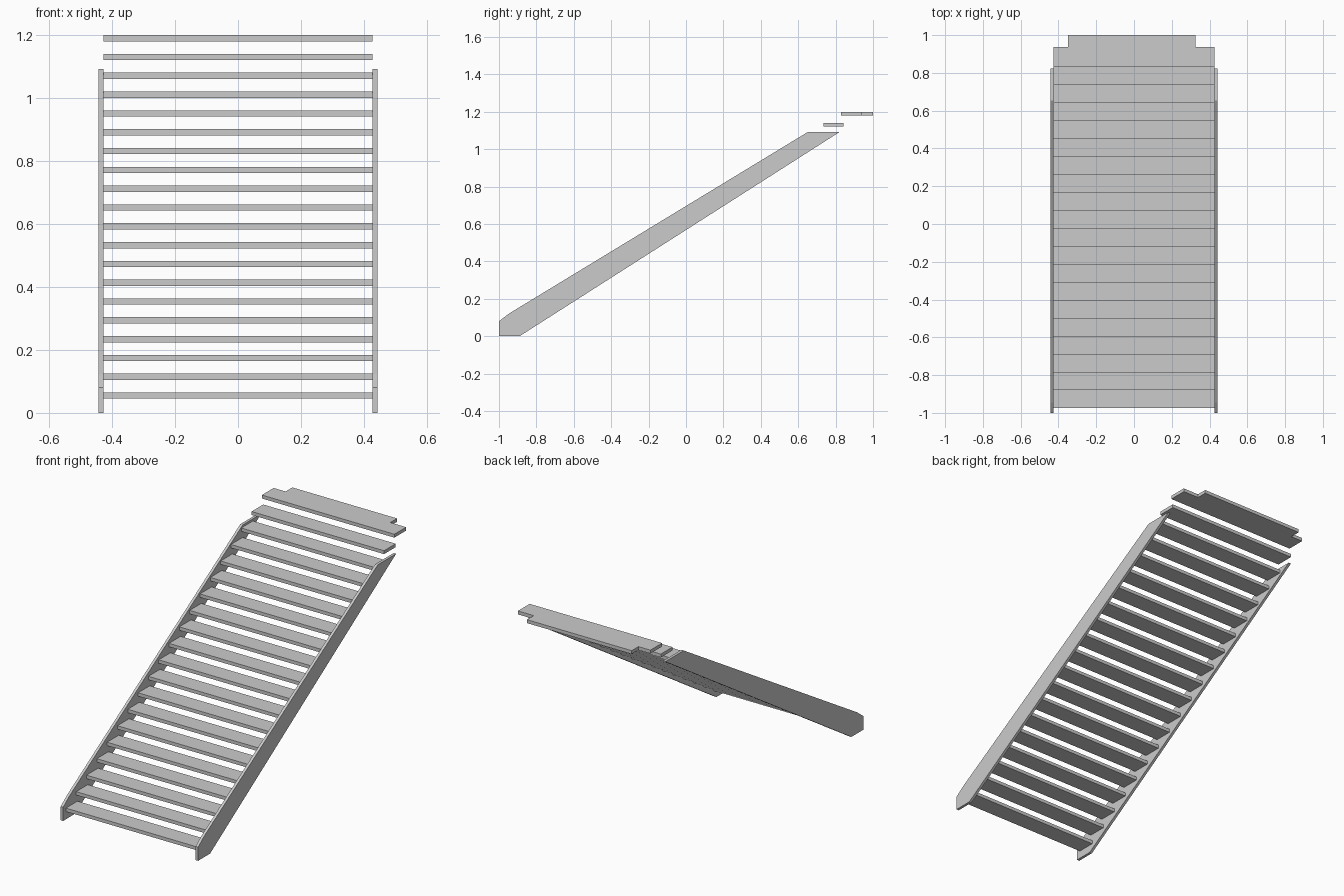
import bpy, bmesh
from mathutils import Vector

if "Cube" in bpy.data.objects:
    bpy.data.objects.remove(bpy.data.objects["Cube"])


def prism(name, points, offset):
    """Extrude a closed planar outline by an offset vector."""
    bm = bmesh.new()
    face = bm.faces.new([bm.verts.new(p) for p in points])
    ext = bmesh.ops.extrude_face_region(bm, geom=[face])
    verts = [v for v in ext["geom"] if isinstance(v, bmesh.types.BMVert)]
    bmesh.ops.translate(bm, verts=verts, vec=Vector(offset))
    bmesh.ops.recalc_face_normals(bm, faces=bm.faces)
    mesh = bpy.data.meshes.new(name)
    bm.to_mesh(mesh)
    bm.free()
    obj = bpy.data.objects.new(name, mesh)
    bpy.context.collection.objects.link(obj)
    return obj


STEPS = 20
HALF_W = 0.427           # inner half width between stringers
STRINGER_T = 0.016
THICK = 0.02
DEPTH = 0.107
Y0, RUN = -0.975, 0.095
Z0, RISE = 0.045, 1.135 / 19

# Side stringers
profile = [(-1, 0), (-0.89, 0), (0.823, 1.093), (0.653, 1.093),
           (-0.945, 0.122), (-1, 0.08)]
for side, x in (("left", -HALF_W - STRINGER_T), ("right", HALF_W)):
    prism(side + "_stringer", [(x, y, z) for y, z in profile],
          (STRINGER_T, 0, 0))

# Open treads
for i in range(STEPS - 1):
    y, z = Y0 + i * RUN, Z0 + i * RISE
    prism(f"tread_{i + 1:02d}",
          [(-HALF_W, y, z), (HALF_W, y, z),
           (HALF_W, y + DEPTH, z), (-HALF_W, y + DEPTH, z)],
          (0, 0, THICK))

# Top landing step with notched rear corners
y, z = Y0 + (STEPS - 1) * RUN, Z0 + (STEPS - 1) * RISE
outline = [(-HALF_W, y), (HALF_W, y), (HALF_W, 0.938), (0.325, 0.938),
           (0.325, 1), (-0.35, 1), (-0.35, 0.938), (-HALF_W, 0.938)]
prism("top_landing", [(px, py, z) for px, py in outline], (0, 0, THICK))
